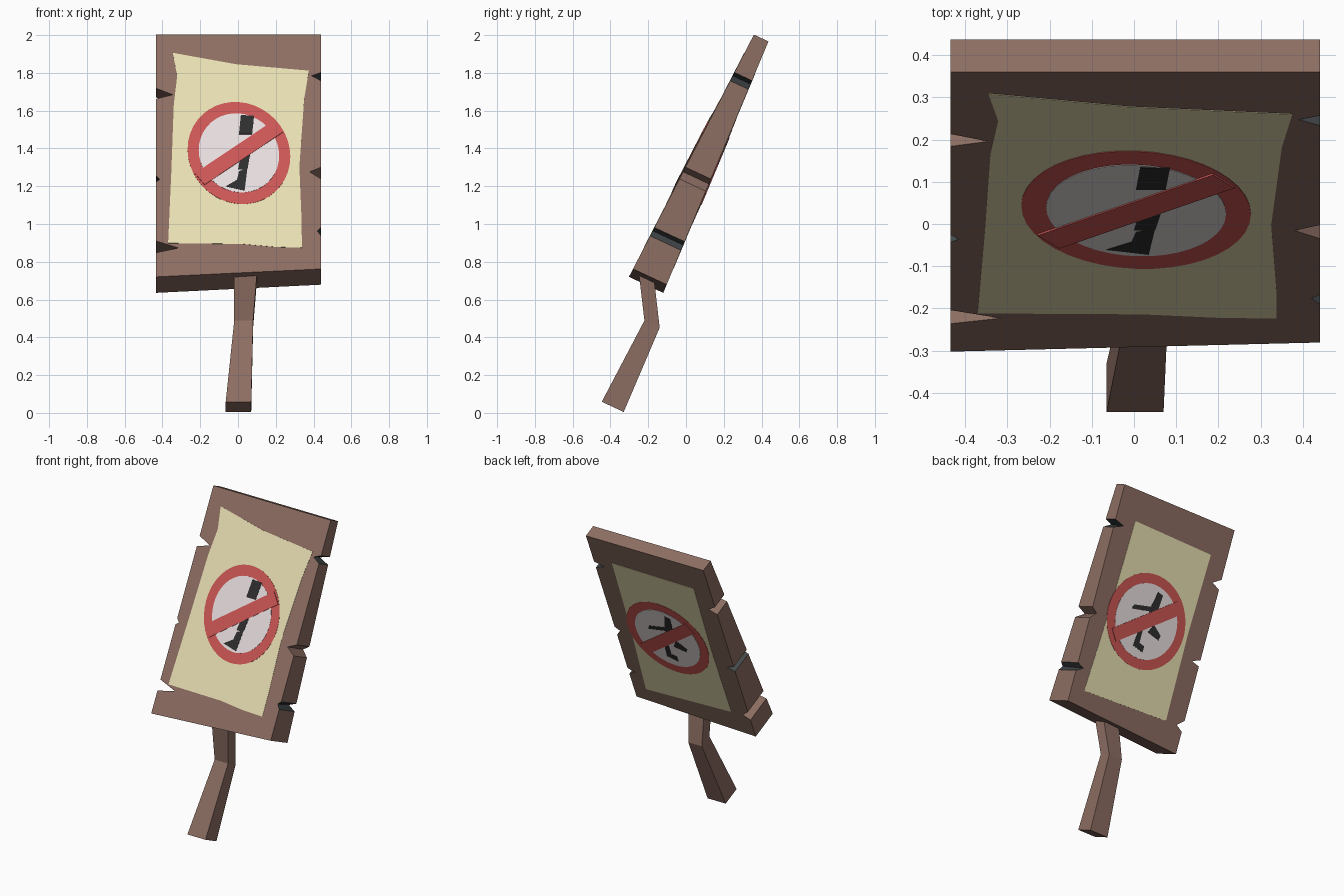
import bpy, bmesh, math
from mathutils import Vector

if "Cube" in bpy.data.objects:
    bpy.data.objects.remove(bpy.data.objects["Cube"])

TILT = math.radians(25)
UP = Vector((0, math.sin(TILT), math.cos(TILT)))       # along the leaning sign
BACK = Vector((0, math.cos(TILT), -math.sin(TILT)))    # through its thickness


def srgb(*c):
    return [((v / 255 + 0.055) / 1.055) ** 2.4 for v in c] + [1]


def material(name, *c):
    m = bpy.data.materials.new(name)
    m.diffuse_color = srgb(*c)
    m.use_nodes = True
    m.node_tree.nodes["Principled BSDF"].inputs["Base Color"].default_value = m.diffuse_color
    return m


wood = material("brown wood", 141, 110, 99)
slate = material("dark slate", 68, 73, 75)
paper = material("cream paper", 232, 223, 178)
red = material("faded red", 202, 86, 84)
white = material("pale white", 230, 221, 221)
ink = material("black ink", 46, 46, 46)


def place(x, s, d):
    """x across, s along the sign, d through it (0 = board middle)"""
    return Vector((x, 0, 0)) + UP * s + BACK * (d - 0.478)


def loft(name, rings, mats, dark=()):
    """Solid through matching rings; side faces listed in dark use mats[1]"""
    bm = bmesh.new()
    vs = [[bm.verts.new(p) for p in r] for r in rings]
    bm.faces.new(vs[0])
    bm.faces.new(vs[-1])
    n = len(vs[0])
    for a, b in zip(vs, vs[1:]):
        for i in range(n):
            j = (i + 1) % n
            f = bm.faces.new((a[i], a[j], b[j], b[i]))
            f.material_index = int(i in dark)
    bmesh.ops.recalc_face_normals(bm, faces=bm.faces)
    me = bpy.data.meshes.new(name)
    bm.to_mesh(me)
    bm.free()
    for m in mats:
        me.materials.append(m)
    ob = bpy.data.objects.new(name, me)
    bpy.context.collection.objects.link(ob)
    return ob


def half(s):
    """half thickness of the wedge-shaped board"""
    return 0.1 - 0.0575 * (s - 0.532) / 1.435


# Board with notched edges: position, half width, front depth, back depth, dark
right_notches = [(0.794, 0.025, 0.02, 0.05, True), (1.143, 0.035, 0.06, 0.04, False),
                 (1.717, 0.025, 0.05, 0.07, True)]
left_notches = [(1.616, 0.032, 0.09, 0.06, False), (1.109, 0.02, 0.02, 0.06, True),
                (0.704, 0.035, 0.12, 0.05, False)]
front, rear, dark = [], [], []


def outline(x, s, xb=None):
    front.append(place(x, s, -half(s)))
    rear.append(place(x if xb is None else xb, s, half(s)))


def notches(edge, sign, items, step):
    for s, w, df, db, is_dark in items:
        if is_dark:
            dark.extend((len(front), len(front) + 1))
        outline(edge, s - step * w)
        outline(edge - sign * df, s + step * w * 0.2, edge - sign * db)
        outline(edge, s + step * w)


outline(-0.435, 0.525)
outline(0.44, 0.572)
notches(0.44, 1, right_notches, 1)
outline(0.44, 1.967)
outline(-0.435, 1.967)
notches(-0.435, -1, left_notches, -1)
loft("board", [front, rear], [wood, slate], dark)

# Crooked post: x range, d range, height along the sign
post = [(-0.065, 0.07, 0.049, 0.177, -0.135), (-0.02, 0.08, 0.072, 0.161, 0.35),
        (-0.02, 0.10, -0.058, 0.032, 0.56)]
loft("post", [[place(x, s, d) for x, d in ((x0, d0), (x1, d0), (x1, d1), (x0, d1))]
              for x0, x1, d0, d1, s in post], [wood])


def plate(name, pts, side, lift, mat):
    """Thin painted plate on the front (-1) or back (+1) board face"""
    loft(name, [[place(x, s, side * (half(s) + o)) for x, s in pts]
                for o in (-0.002, lift)], [mat])


def ellipse(cx, cs, rx, rs, n=40, skew=0.0):
    pts = []
    for i in range(n):
        a = 2 * math.pi * i / n
        pts.append((cx + rx * math.cos(a), cs + rs * math.sin(a) + skew * rx * math.cos(a)))
    return pts


def bar(cx, cs, length, width, ang):
    u = Vector((math.cos(ang), math.sin(ang)))
    v = Vector((-u.y, u.x))
    c = Vector((cx, cs))
    return [c + u * a * length / 2 + v * b * width / 2
            for a, b in ((-1, -1), (1, -1), (1, 1), (-1, 1))]


def prohibition(label, side, c, r, inner, skew, sheet, marks):
    """Poster sheet with a red ring, white disc, dark marks and slanted bar"""
    cx, cs = c
    plate(label + "_paper", sheet, side, 0.0015, paper)
    plate(label + "_ring", ellipse(cx, cs, *r, skew=skew), side, 0.003, red)
    plate(label + "_disc", ellipse(cx, cs, *inner, skew=skew), side, 0.0045, white)
    for i, m in enumerate(marks):
        pts = [(cx - side * x, cs + s) for x, s in m]
        plate(f"{label}_mark_{i + 1}", pts, side, 0.006, ink)
    slant = -side * math.radians(37)
    plate(label + "_bar", bar(cx, cs, 0.52, 0.085, slant), side, 0.0075, red)


# Front poster: torn sheet and leaning bottle shape
front_sheet = [(-0.37, 0.725), (0.02, 0.72), (0.2, 0.702), (0.338, 0.698), (0.337, 0.85),
               (0.325, 1.18), (0.35, 1.58), (0.375, 1.752), (-0.01, 1.79), (-0.345, 1.858),
               (-0.322, 1.72), (-0.34, 1.55), (-0.353, 1.15)]
bottle = [[(0.0, 0.11), (0.07, 0.11), (0.08, 0.22), (0.01, 0.225)],
          [(-0.005, -0.10), (0.045, -0.10), (0.065, 0.03), (0.015, 0.03)],
          [(-0.07, -0.20), (0.03, -0.225), (0.045, -0.09), (0.0, -0.11), (-0.01, -0.16)]]
prohibition("front_poster", -1, (0.005, 1.261), (0.272, 0.303), (0.213, 0.235), -0.08,
            front_sheet, bottle)

# Back poster: plain sheet and thin branching strokes
back_sheet = [(-0.30, 0.693), (0.343, 0.67), (0.31, 1.25), (0.296, 1.78), (-0.31, 1.767),
              (-0.295, 1.25)]
strokes = [[(0.0, 0.06), (0.06, 0.05), (0.07, 0.19), (0.03, 0.2), (0.01, 0.12)],
           [(-0.13, 0.04), (0.02, 0.07), (0.02, 0.1), (-0.12, 0.07)],
           [(-0.05, -0.17), (0.03, -0.19), (0.03, -0.15), (-0.01, -0.14), (-0.01, -0.03),
            (-0.04, -0.03)],
           [(0.03, -0.06), (0.12, -0.08), (0.13, -0.05), (0.06, 0.0)]]
prohibition("back_poster", 1, (0.03, 1.222), (0.298, 0.297), (0.235, 0.235), 0.0,
            back_sheet, strokes)
